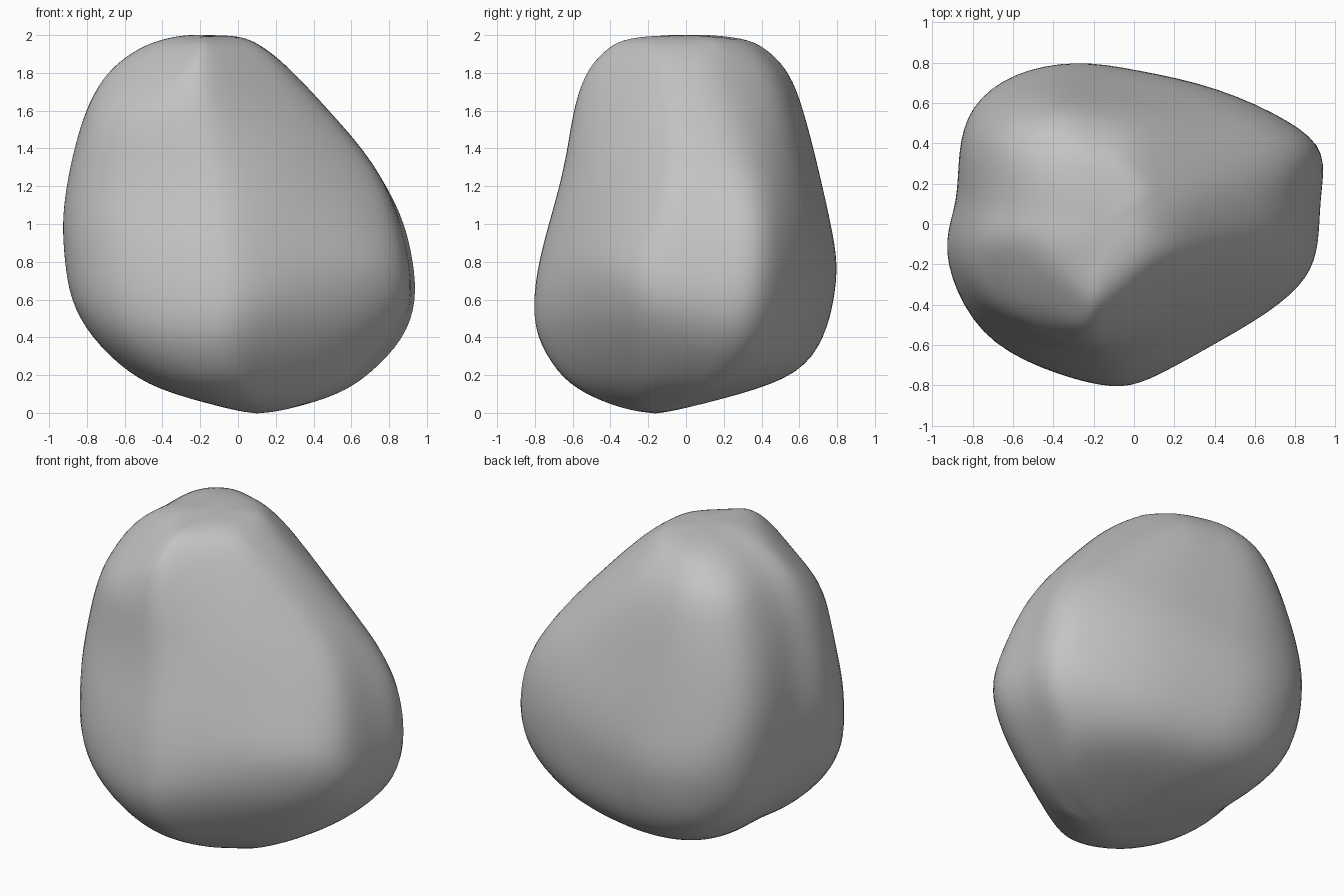
import bpy
import bmesh
from mathutils import Vector, noise

cube = bpy.data.objects.get("Cube")
if cube:
    bpy.data.objects.remove(cube, do_unlink=True)

# Plan outline of the boulder, anticlockwise from the right side
PLAN = [(-.96, -.11), (-.91, -.36), (-.75, -.6), (-.42, -.74), (-.13, -.81),
        (.04, -.79), (.35, -.64), (.7, -.46), (.89, -.29), (.92, -.1),
        (.92, .15), (.96, .37), (.79, .51), (.42, .69), (0, .77),
        (-.3, .82), (-.62, .76), (-.83, .6), (-.89, .36), (-.88, .1)]

# Height, then the extent in x and in y of the section there
LEVELS = [(.03, -.08, .3, -.36, .02), (.1, -.36, .53, -.56, .28),
          (.2, -.57, .68, -.71, .61), (.4, -.78, .87, -.82, .74),
          (.6, -.88, .93, -.81, .78), (.8, -.91, .91, -.78, .8),
          (1, -.92, .87, -.73, .77), (1.2, -.9, .79, -.67, .72),
          (1.4, -.86, .66, -.63, .67), (1.6, -.8, .49, -.6, .62),
          (1.8, -.71, .3, -.54, .55), (1.92, -.57, .16, -.44, .44),
          (1.98, -.41, .06, -.34, .34), (1.995, -.25, -.02, -.16, .18)]

# Weathered facets: a point on the plane, its outward direction, the wear
FACETS = [((.4, -.22, 1.5), (.6, -.65, .45), .7),
          ((.5, -.55, .75), (.55, -.7, -.45), .5),
          ((.5, .3, 1.48), (.6, .45, .65), .8),
          ((-.5, -.4, 1.74), (-.5, -.5, .7), .9)]


def weather(point):
    """Wear a point part of the way to each facet, then roughen it."""
    for origin, direction, wear in FACETS:
        normal = Vector(direction).normalized()
        excess = (point - Vector(origin)).dot(normal)
        if excess > 0:
            point = point - normal * excess * wear
    rough = noise.noise_vector(point * 3) + noise.noise_vector(point * 7) * .5
    return point + rough * .012


def section(bm, level):
    """Fit the plan outline into the extents of one level."""
    z, left, right, front, back = level
    ring = []
    for x, y in PLAN:
        u = (x + .93) / 1.85
        v = (y + .8) / 1.6
        point = Vector((left + u * (right - left), front + v * (back - front), z))
        ring.append(bm.verts.new(weather(point)))
    return ring


def cap(bm, ring, tip):
    """Close a ring with a fan of triangles."""
    centre = bm.verts.new(tip)
    for a, b in zip(ring, ring[1:] + ring[:1]):
        bm.faces.new((a, b, centre))


# Boulder body lofted from the sections
bm = bmesh.new()
rings = [section(bm, level) for level in LEVELS]
for low, high in zip(rings, rings[1:]):
    for i in range(len(PLAN)):
        j = (i + 1) % len(PLAN)
        bm.faces.new((low[i], low[j], high[j], high[i]))
cap(bm, rings[0], (.1, -.16, -.01))
cap(bm, rings[-1], (-.13, .01, 2))
bmesh.ops.recalc_face_normals(bm, faces=bm.faces)
for face in bm.faces:
    face.smooth = True

mesh = bpy.data.meshes.new("boulder")
bm.to_mesh(mesh)
bm.free()
boulder = bpy.data.objects.new("boulder", mesh)
bpy.context.collection.objects.link(boulder)

rounding = boulder.modifiers.new("rounding", 'SUBSURF')
rounding.levels = 2
rounding.render_levels = 2

# Plain grey stone
stone = bpy.data.materials.new("grey stone")
stone.use_nodes = True
grey = (.55, .55, .55, 1)
stone.diffuse_color = grey
stone.node_tree.nodes["Principled BSDF"].inputs["Base Color"].default_value = grey
mesh.materials.append(stone)
